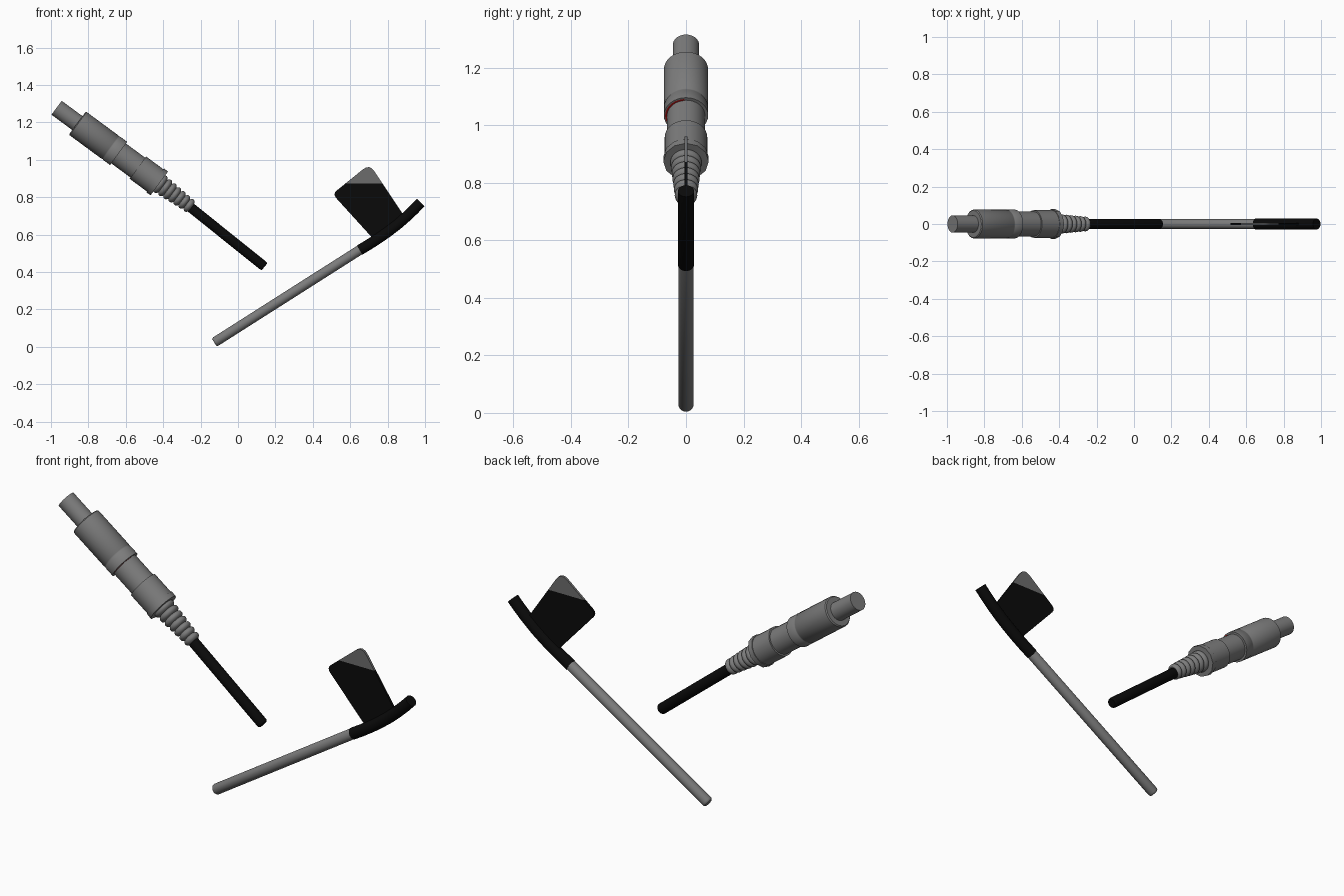
import bpy, bmesh, math
from mathutils import Vector

if "Cube" in bpy.data.objects:
    bpy.data.objects.remove(bpy.data.objects["Cube"])

def material(name, rgb):
    m = bpy.data.materials.new(name)
    m.diffuse_color = (*rgb, 1)
    m.use_nodes = True
    m.node_tree.nodes["Principled BSDF"].inputs["Base Color"].default_value = m.diffuse_color
    return m

grey = material("mid grey", (0.2, 0.2, 0.2))
black = material("black", (0.003, 0.003, 0.003))
red = material("red", (0.35, 0.005, 0.005))
flag_grey = material("dark grey", (0.15, 0.15, 0.15))

def finish(name, bm, *mats):
    bmesh.ops.recalc_face_normals(bm, faces=bm.faces)
    me = bpy.data.meshes.new(name)
    bm.to_mesh(me)
    bm.free()
    for m in mats:
        me.materials.append(m)
    ob = bpy.data.objects.new(name, me)
    bpy.context.collection.objects.link(ob)
    bpy.ops.object.select_all(action='DESELECT')
    ob.select_set(True)
    bpy.context.view_layer.objects.active = ob
    bpy.ops.object.shade_smooth_by_angle(angle=math.radians(35))
    return ob

def sweep(name, stations, mat, sides=32):
    """Rings at stations (centre, direction, radius) in the xz plane, capped."""
    bm = bmesh.new()
    rings = []
    for c, d, r in stations:
        n = Vector((-d.z, 0, d.x))
        ang = [2 * math.pi * i / sides for i in range(sides)]
        rings.append([bm.verts.new(c + r * (n * math.cos(a) + Vector((0, 1, 0)) * math.sin(a)))
                      for a in ang])
    for a, b in zip(rings, rings[1:]):
        for i in range(sides):
            j = (i + 1) % sides
            bm.faces.new((a[i], a[j], b[j], b[i]))
    bm.faces.new(rings[0])
    bm.faces.new(rings[-1])
    return finish(name, bm, mat)

# connector axis
P0 = Vector((-0.97, 0, 1.278))
D = Vector((0.805, 0, -0.593)).normalized()

def lathe(name, profile, mat, sides=32):
    return sweep(name, [(P0 + D * t, D, r) for t, r in profile], mat, sides)

lathe("plug_tip", [(0, 0.046), (0.16, 0.046)], grey)
lathe("plug_body", [(0.138, 0.072), (0.143, 0.077), (0.352, 0.077), (0.355, 0.075),
                    (0.362, 0.075), (0.365, 0.077), (0.412, 0.077)], grey)
lathe("plug_waist", [(0.39, 0.066), (0.56, 0.066)], grey)
lathe("plug_grip", [(0.54, 0.074), (0.655, 0.074)], grey)
lathe("grip_collar", [(0.655, 0.079), (0.682, 0.079)], grey, 12)

# ribbed strain relief: tapering rings
ribs, prof = 7, []
for k in range(ribs):
    for f, dr in ((0.0, -0.009), (0.12, -0.003), (0.3, 0.002), (0.5, 0.003),
                  (0.7, 0.002), (0.88, -0.003)):
        t = (k + f) / ribs
        prof.append((0.675 + 0.222 * t, 0.053 - 0.018 * t + dr))
prof.append((0.897, 0.027))
lathe("strain_relief", prof, grey)

# red marking on the step behind the body, one side only
bm = bmesh.new()
N = Vector((-D.z, 0, D.x))
prev = None
for i in range(13):
    a = math.radians(-5 - 105 * i / 12)
    u = N * math.cos(a) + Vector((0, 1, 0)) * math.sin(a)
    pair = [bm.verts.new(P0 + D * 0.414 + u * r) for r in (0.066, 0.0725)]
    if prev:
        bm.faces.new((prev[0], prev[1], pair[1], pair[0]))
    prev = pair
finish("red_mark", bm, red)

def cable(name, a, b, mat, r=0.0265):
    a, b = Vector((a[0], 0, a[1])), Vector((b[0], 0, b[1]))
    d = (b - a).normalized()
    e = 0.01
    sweep(name, [(a, d, r - e * 0.6), (a + d * e * 0.4, d, r - e * 0.2), (a + d * e, d, r),
                 (b - d * e, d, r), (b - d * e * 0.4, d, r - e * 0.2), (b, d, r - e * 0.6)], mat)

cable("connector_cable", (-0.262, 0.752), (0.142, 0.428), black)
cable("grey_rod", (-0.127, 0.023), (0.664, 0.526), grey)

# curved black holder at the end of the rod
pts = [Vector((x, 0, z)) for x, z in
       ((0.65, 0.517), (0.70, 0.547), (0.75, 0.579), (0.80, 0.614), (0.85, 0.652),
        (0.90, 0.695), (0.94, 0.733), (0.977, 0.771))]
st = []
for i, p in enumerate(pts):
    d = (pts[min(i + 1, len(pts) - 1)] - pts[max(i - 1, 0)]).normalized()
    st.append((p, d, 0.0285))
sweep("curved_holder", st, black)

# thin flag plate with rounded outer corners, grey above a height
def rounded(p, a, b, r):
    """Arc-like corner at p between neighbours a and b."""
    s, e = p + (a - p).normalized() * r, p + (b - p).normalized() * r
    return [s.lerp(p, t).lerp(p.lerp(e, t), t) for t in (0, 0.25, 0.5, 0.75, 1)]

A, B, C, E = (Vector((x, 0, z)) for x, z in
              ((0.725, 0.575), (0.505, 0.817), (0.703, 0.977), (0.895, 0.69)))
outline = [A] + rounded(B, A, C, 0.03) + rounded(C, B, E, 0.045) + [E]
bm = bmesh.new()
f = bm.faces.new([bm.verts.new(v + Vector((0, -0.006, 0))) for v in outline])
ext = bmesh.ops.extrude_face_region(bm, geom=[f])
bmesh.ops.translate(bm, vec=(0, 0.012, 0),
                    verts=[g for g in ext["geom"] if isinstance(g, bmesh.types.BMVert)])
bmesh.ops.bisect_plane(bm, geom=bm.verts[:] + bm.edges[:] + bm.faces[:],
                       plane_co=(0, 0, 0.872), plane_no=(0, 0, 1))
for f in bm.faces:
    f.material_index = int(f.calc_center_median().z > 0.872)
finish("flag_plate", bm, black, flag_grey)
